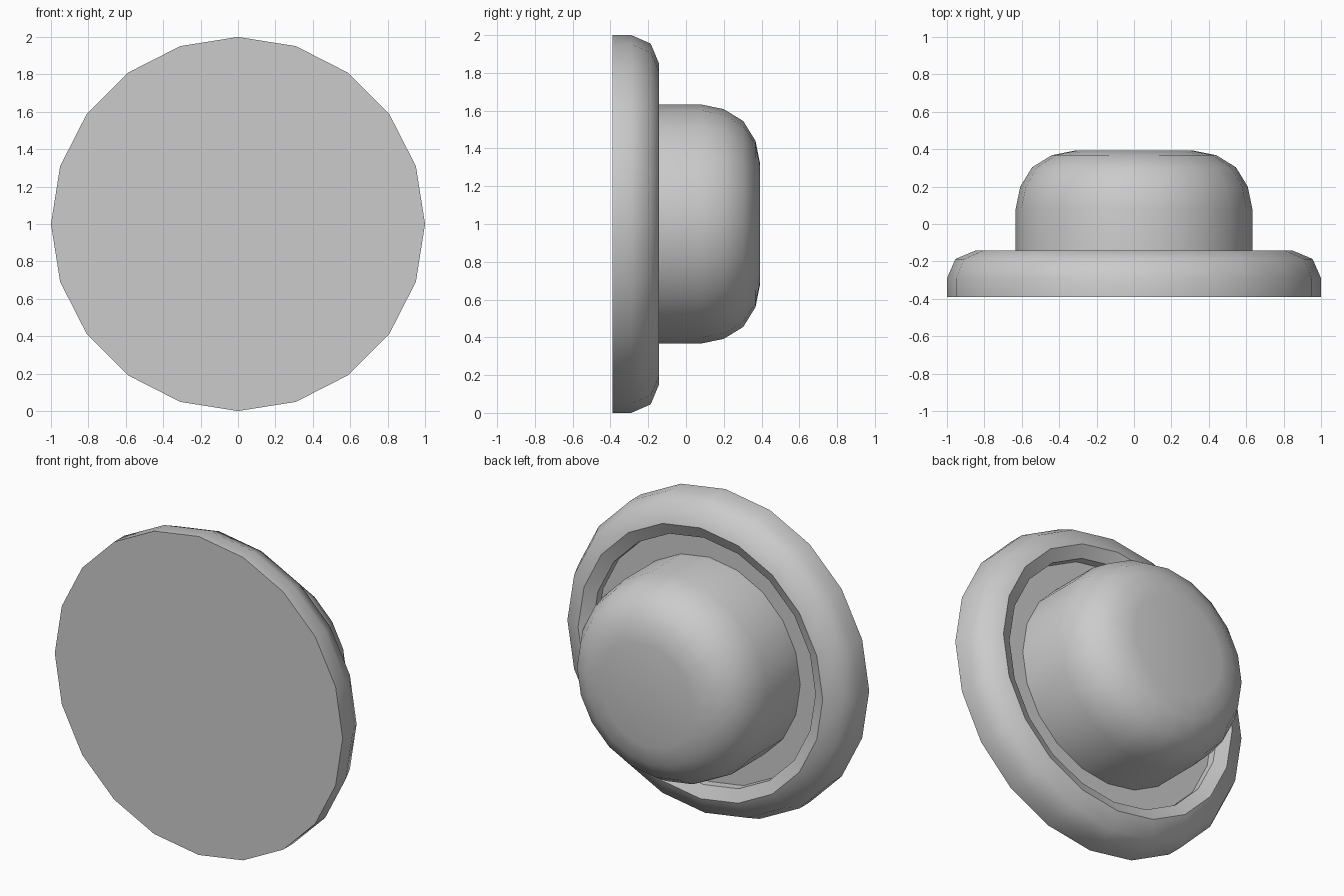
import bpy, bmesh
from math import cos, sin, pi, radians

if "Cube" in bpy.data.objects:
    bpy.data.objects.remove(bpy.data.objects["Cube"])

SIDES = 20


def lathe(name, profile):
    """Revolve (radius, y) points about the y axis at z = 1, capping both ends."""
    bm = bmesh.new()
    rings = []
    for r, y in profile:
        rings.append([bm.verts.new((r * cos(2 * pi * i / SIDES), y,
                                    1 + r * sin(2 * pi * i / SIDES)))
                      for i in range(SIDES)])
    for a, b in zip(rings, rings[1:]):
        for i in range(SIDES):
            j = (i + 1) % SIDES
            bm.faces.new((a[i], a[j], b[j], b[i]))
    bm.faces.new(rings[0])
    bm.faces.new(rings[-1])
    bmesh.ops.recalc_face_normals(bm, faces=bm.faces)
    mesh = bpy.data.meshes.new(name)
    bm.to_mesh(mesh)
    bm.free()
    obj = bpy.data.objects.new(name, mesh)
    bpy.context.collection.objects.link(obj)
    bpy.ops.object.select_all(action='DESELECT')
    obj.select_set(True)
    bpy.context.view_layer.objects.active = obj
    bpy.ops.object.shade_smooth_by_angle(angle=radians(46))
    return obj


# One closed shell: flat base, rounded rim, recessed groove, domed button
lathe("push_button", [
    (1.0, -0.39), (1.0, -0.29), (0.955, -0.187), (0.85, -0.143),   # rim
    (0.775, -0.178), (0.775, -0.23), (0.633, -0.23),               # groove
    (0.633, 0.08), (0.608, 0.20), (0.545, 0.303),                  # button
    (0.44, 0.368), (0.32, 0.392),
])
